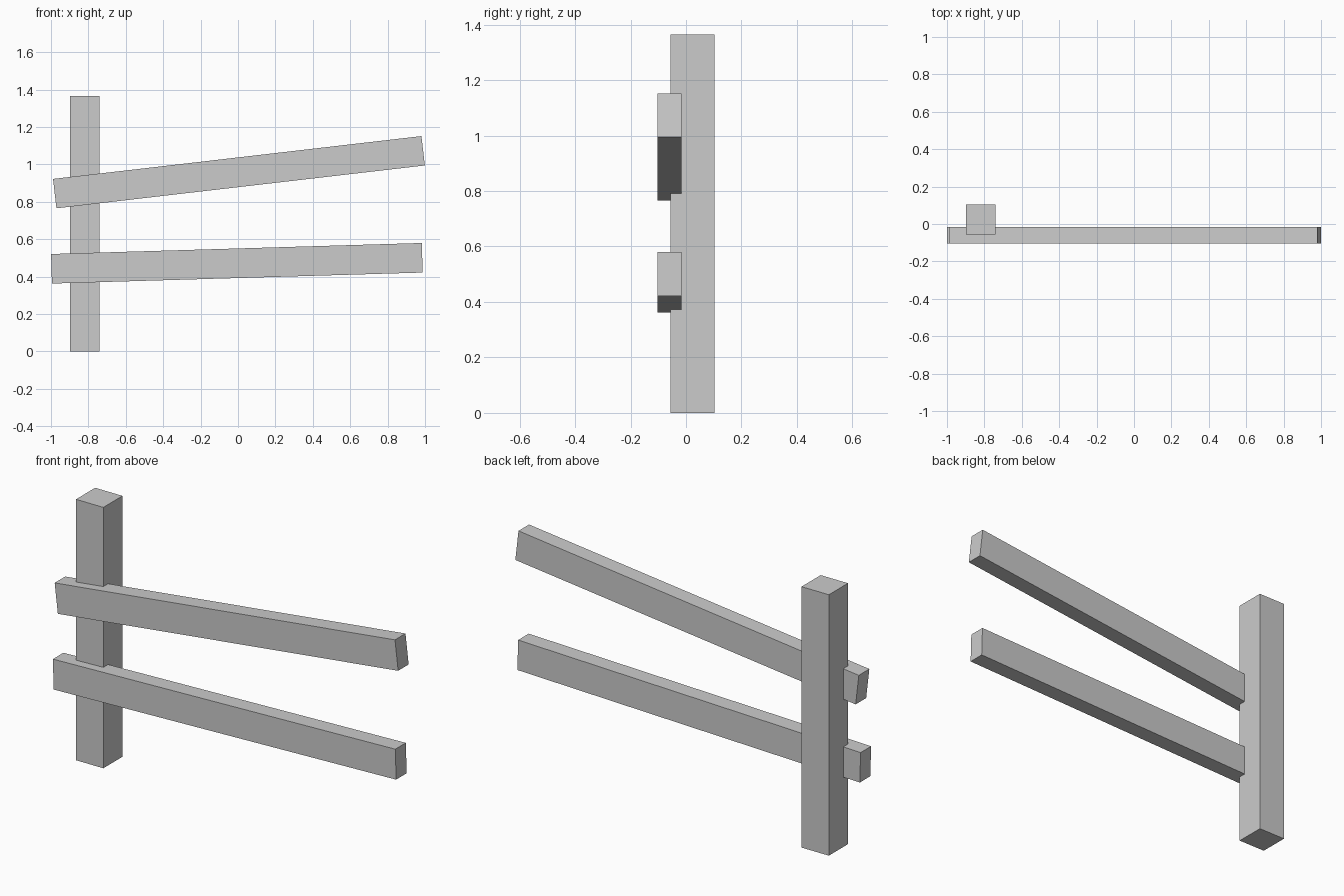
import bpy
from math import radians

if "Cube" in bpy.data.objects:
    bpy.data.objects.remove(bpy.data.objects["Cube"])


def beam(name, size, centre, tilt=0.0):
    """Box beam, tilted (degrees) upward toward +x."""
    bpy.ops.mesh.primitive_cube_add(size=1, location=centre,
                                    rotation=(0, -radians(tilt), 0))
    obj = bpy.context.object
    obj.name = name
    obj.scale = size
    return obj


W = 0.158                      # shared timber width
RAIL = (1.983, 0.087, W)       # rail length, thickness, height
RAIL_Y = -0.0595

# upright post
beam("fence_post", (W, W, 1.365), (-0.82, 0.024, 0.6825))

# two crooked rails let into the front of the post
for name, x, z, tilt in (("lower_rail", -0.006, 0.471, 1.7),
                         ("upper_rail", 0.005, 0.958, 6.63)):
    beam(name, RAIL, (x, RAIL_Y, z), tilt)
